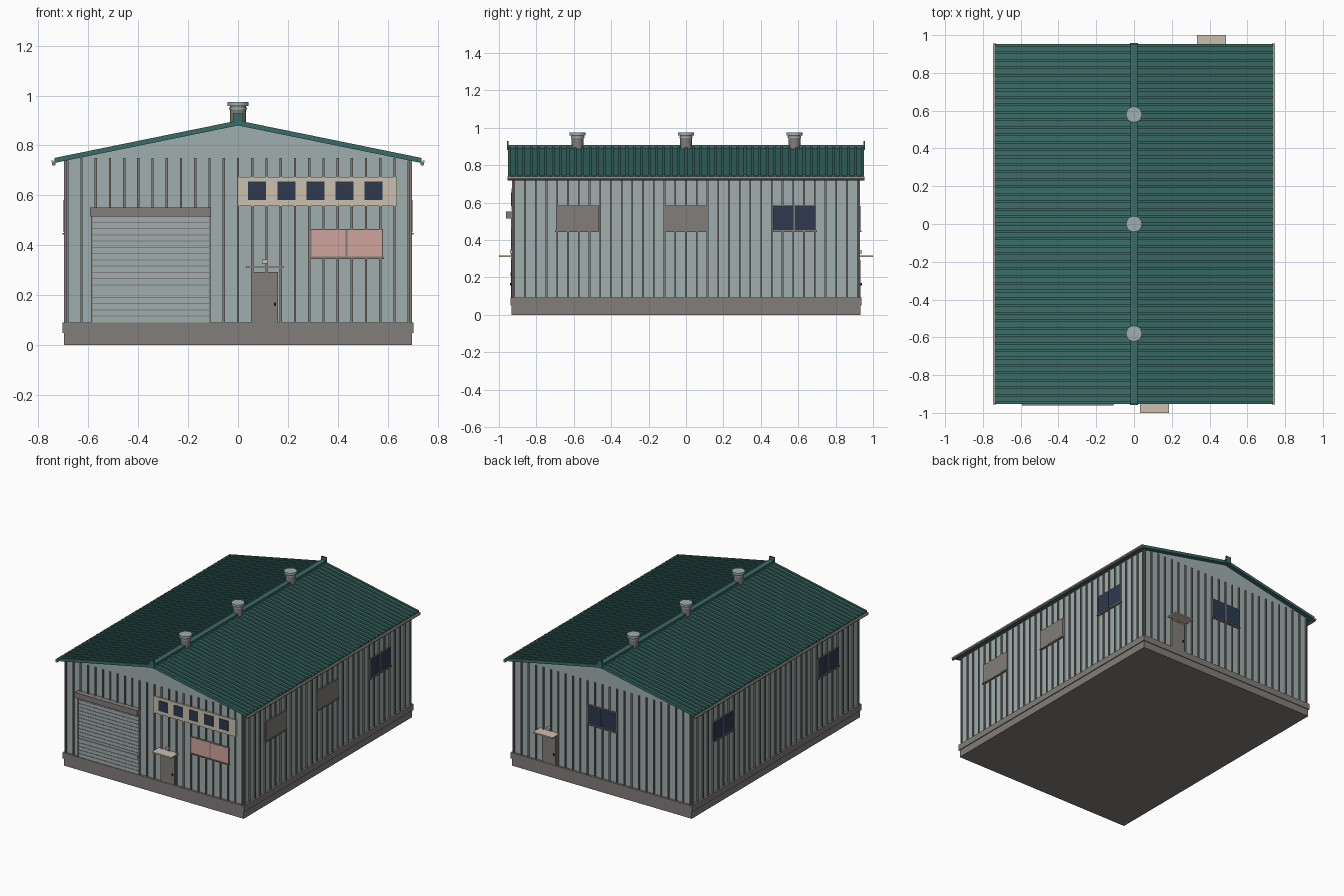
import bpy, bmesh, math
from mathutils import Matrix, Vector

cube = bpy.data.objects.get("Cube")
if cube:
    bpy.data.objects.remove(cube, do_unlink=True)


def material(name, r, g, b):
    m = bpy.data.materials.new(name)
    m.use_nodes = True
    m.diffuse_color = (r, g, b, 1)
    bsdf = next(n for n in m.node_tree.nodes if n.type == 'BSDF_PRINCIPLED')
    bsdf.inputs["Base Color"].default_value = (r, g, b, 1)
    bsdf.inputs["Roughness"].default_value = 0.8
    return m


PALE = material("pale cladding", 0.35, 0.43, 0.43)
GREY = material("warm grey", 0.22, 0.205, 0.195)
GREEN = material("roof green", 0.042, 0.15, 0.135)
NAVY = material("dark glass", 0.026, 0.041, 0.075)
PINK = material("pink glass", 0.62, 0.37, 0.33)
BEIGE = material("beige trim", 0.6, 0.53, 0.43)
BLACK = material("black handle", 0.01, 0.01, 0.012)

WX, WY = 0.688, 0.922          # wall half sizes
EAVE_X, EAVE_Z, RIDGE_Z = 0.735, 0.742, 0.892
ROOF_Y, THICK = 0.953, 0.012
FLOOR = 0.092


def finish(name, bm, mat):
    bmesh.ops.recalc_face_normals(bm, faces=bm.faces)
    mesh = bpy.data.meshes.new(name)
    bm.to_mesh(mesh)
    bm.free()
    mesh.materials.append(mat)
    ob = bpy.data.objects.new(name, mesh)
    bpy.context.collection.objects.link(ob)
    return ob


def add_box(bm, lo, hi):
    lo, hi = Vector(lo), Vector(hi)
    mat = Matrix.Translation((lo + hi) / 2) @ Matrix.Diagonal((*(hi - lo), 1))
    bmesh.ops.create_cube(bm, size=1, matrix=mat)


def box(name, lo, hi, mat):
    bm = bmesh.new()
    add_box(bm, lo, hi)
    return finish(name, bm, mat)


def add_prism(bm, profile, y0, y1):
    """Extrude an x-z outline from y0 to y1."""
    face = bm.faces.new([bm.verts.new((x, y0, z)) for x, z in profile])
    ext = bmesh.ops.extrude_face_region(bm, geom=[face])
    verts = [v for v in ext["geom"] if isinstance(v, bmesh.types.BMVert)]
    bmesh.ops.translate(bm, verts=verts, vec=(0, y1 - y0, 0))


def cylinder(name, centre, radius, depth, mat, sides=20, along_y=False):
    bm = bmesh.new()
    turn = Matrix.Rotation(math.pi / 2, 4, 'X') if along_y else Matrix()
    bmesh.ops.create_cone(bm, cap_ends=True, segments=sides, radius1=radius, radius2=radius,
                          depth=depth, matrix=Matrix.Translation(centre) @ turn)
    return finish(name, bm, mat)


def roof_z(x):
    return RIDGE_Z - (RIDGE_Z - EAVE_Z) * abs(x) / EAVE_X


def on_wall(side, u0, u1, z0, z1, d0, d1):
    """Corners of a box placed on a wall, d is distance out of the wall."""
    if side in ("front", "back"):
        s = -1 if side == "front" else 1
        ys = sorted((s * (WY + d0), s * (WY + d1)))
        return (u0, ys[0], z0), (u1, ys[1], z1)
    s = -1 if side == "left" else 1
    xs = sorted((s * (WX + d0), s * (WX + d1)))
    return (xs[0], u0, z0), (xs[1], u1, z1)


def wall_box(name, side, u0, u1, z0, z1, d0, d1, mat):
    return box(f"{side}_{name}", *on_wall(side, u0, u1, z0, z1, d0, d1), mat)


# Plinth with a slightly wider upper band
box("plinth", (-0.697, -0.932, 0), (0.697, 0.932, 0.05), GREY)
box("plinth_band", (-0.703, -0.937, 0.05), (0.703, 0.937, FLOOR), GREY)

# Gabled wall body
bm = bmesh.new()
top = roof_z(WX) - THICK
add_prism(bm, [(-WX, FLOOR), (WX, FLOOR), (WX, top), (0, RIDGE_Z - THICK), (-WX, top)], -WY, WY)
finish("wall_body", bm, PALE)

# Standing ribs on the cladding
for side, half, count in (("front", WX, 24), ("back", WX, 24), ("left", WY, 32), ("right", WY, 32)):
    bm = bmesh.new()
    for i in range(count + 1):
        u = (half - 0.004) * (2 * i / count - 1)
        high = min(0.75, roof_z(u) - THICK) if half == WX else top
        add_box(bm, *on_wall(side, u - 0.0045, u + 0.0045, FLOOR, high, -0.002, 0.009))
    finish(f"{side}_wall_ribs", bm, GREY)


# Roof sheet and its raised seams
def chevron(bm, y0, y1, low, high, inset=0):
    ex = EAVE_X - inset
    ez = roof_z(ex)
    add_prism(bm, [(-ex, ez + low), (0, RIDGE_Z + low), (ex, ez + low),
                   (ex, ez + high), (0, RIDGE_Z + high), (-ex, ez + high)], y0, y1)


bm = bmesh.new()
chevron(bm, -ROOF_Y, ROOF_Y, -THICK, 0)
finish("roof_sheet", bm, GREEN)
bm = bmesh.new()
SEAMS = 48
for i in range(SEAMS + 1):
    y = (ROOF_Y - 0.007) * (2 * i / SEAMS - 1)
    chevron(bm, y - 0.007, y + 0.007, -0.001, 0.008, 0.001)
finish("roof_seams", bm, GREEN)

# Ridge capping with upturned ends
box("ridge_cap", (-0.018, -0.956, 0.885), (0.018, 0.956, 0.908), GREEN)
for s, end in ((-1, "front"), (1, "back")):
    box(f"{end}_ridge_end", (-0.02, s * 0.953 - 0.005, 0.88), (0.02, s * 0.953 + 0.005, 0.929), GREEN)

# Eave gutters
for s, side in ((-1, "left"), (1, "right")):
    cylinder(f"{side}_gutter", (s * 0.738, 0, 0.727), 0.008, 1.91, GREY, 10, True)
    x = s * 0.743
    box(f"{side}_gutter_lip", (x - 0.004, -0.955, 0.731), (x + 0.004, 0.955, 0.739), BEIGE)

# Ridge ventilators
for i, y in enumerate((-0.58, 0, 0.58)):
    cylinder(f"vent_{i}_stack", (0, y, 0.915), 0.032, 0.09, GREY)
    cylinder(f"vent_{i}_collar", (0, y, 0.948), 0.036, 0.008, PALE)
    cylinder(f"vent_{i}_cap", (0, y, 0.966), 0.042, 0.016, PALE)


# Two-pane windows with frame, mullion and sill
def window(side, u, z0, z1, half, glass, label):
    wall_box(f"{label}_frame", side, u - half, u + half, z0, z1, 0, 0.0095, GREY)
    for s, pane in ((-1, "a"), (1, "b")):
        c = u + s * half / 2
        w = half / 2 - 0.004
        wall_box(f"{label}_pane_{pane}", side, c - w, c + w, z0 + 0.004, z1 - 0.004, 0, 0.011, glass)
    wall_box(f"{label}_sill", side, u - half - 0.005, u + half + 0.005, z0 - 0.007, z0, 0, 0.015, GREY)


for y, glass in ((-0.58, GREY), (0, GREY), (0.58, NAVY)):
    window("right", y, 0.45, 0.585, 0.115, glass, f"window_{y:+.1f}")
for y in (-0.58, 0.58):
    window("left", y, 0.45, 0.585, 0.115, NAVY, f"window_{y:+.1f}")
window("back", 0, 0.45, 0.585, 0.115, NAVY, "window")
window("front", 0.435, 0.352, 0.466, 0.145, PINK, "shop_window")

# High strip of five small windows
wall_box("strip_panel", "front", 0, 0.636, 0.558, 0.674, 0, 0.012, BEIGE)
for i in range(5):
    u = 0.077 + i * 0.1165
    wall_box(f"strip_pane_{i}", "front", u - 0.036, u + 0.036, 0.582, 0.655, 0, 0.014, NAVY)

# Roller shutter with slats, handle bar and housing
wall_box("shutter", "front", -0.585, -0.115, FLOOR, 0.52, 0, 0.011, PALE)
bm = bmesh.new()
for i in range(1, 17):
    z = FLOOR + i * 0.025
    add_box(bm, *on_wall("front", -0.585, -0.115, z - 0.002, z + 0.002, 0.005, 0.013))
for u in (-0.586, -0.114):
    add_box(bm, *on_wall("front", u - 0.003, u + 0.003, FLOOR, 0.52, 0, 0.014))
finish("shutter_slat_lines", bm, GREY)
wall_box("shutter_bar", "front", -0.58, -0.12, 0.207, 0.225, 0, 0.017, PALE)
wall_box("shutter_housing", "front", -0.592, -0.108, 0.515, 0.552, 0, 0.04, GREY)

# Personnel doors with canopy, lamp and handle
for side, u, knob in (("front", 0.108, 0.04), ("back", 0.41, -0.04)):
    wall_box("door", side, u - 0.053, u + 0.053, FLOOR, 0.293, 0, 0.012, GREY)
    wall_box("door_handle", side, u + knob - 0.004, u + knob + 0.004, 0.157, 0.171, 0.01, 0.018, BLACK)
    wall_box("door_canopy", side, u - 0.076, u + 0.076, 0.309, 0.318, 0, 0.078, BEIGE)
    wall_box("door_lamp", side, u - 0.011, u + 0.011, 0.327, 0.344, 0, 0.02, BEIGE)
